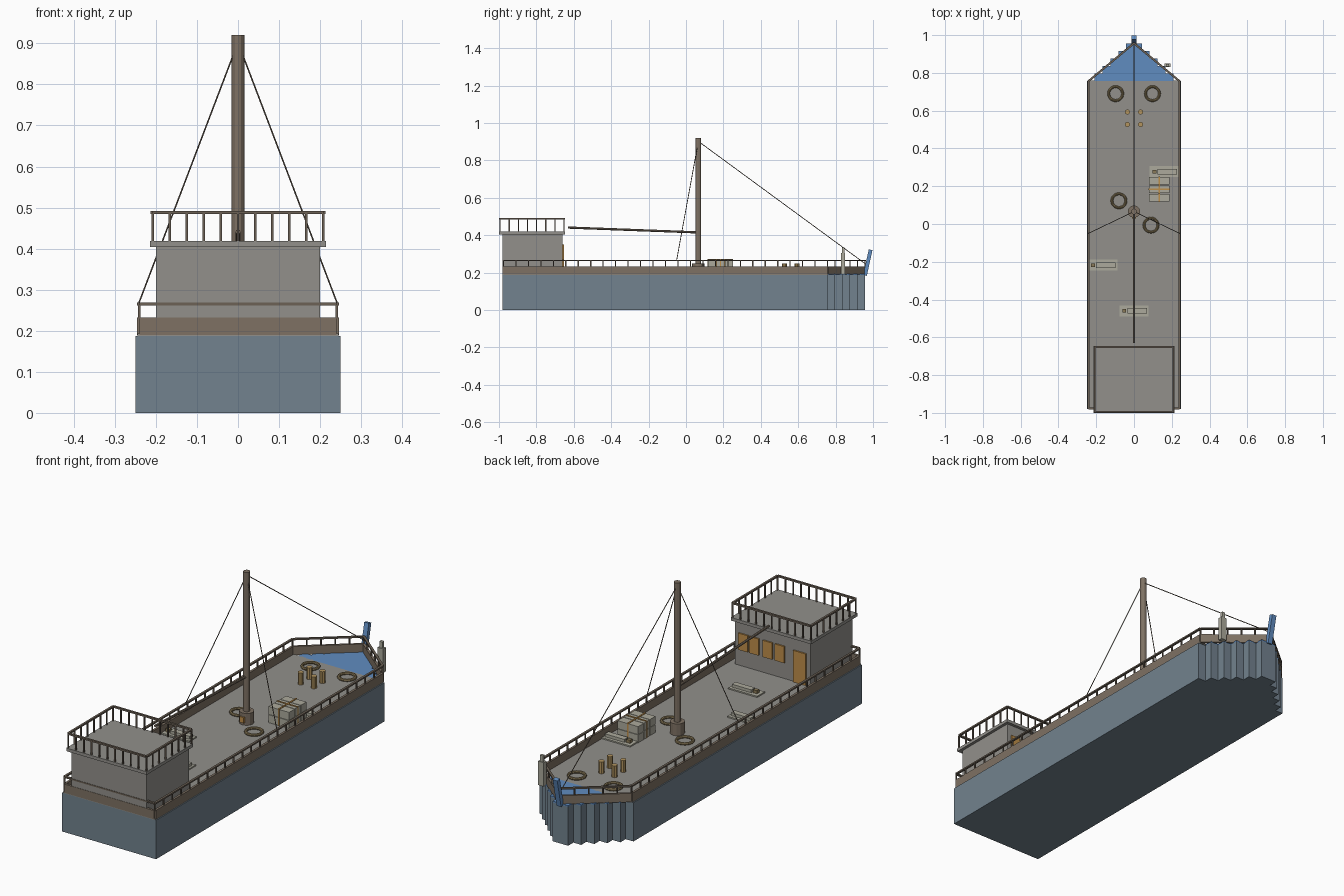
import bpy, bmesh, math
from mathutils import Vector, Matrix

if "Cube" in bpy.data.objects:
    bpy.data.objects.remove(bpy.data.objects["Cube"])


def material(name, r, g, b):
    m = bpy.data.materials.new(name)
    lin = [((c / 255 + 0.055) / 1.055) ** 2.4 for c in (r, g, b)]
    m.diffuse_color = (*lin, 1)
    m.use_nodes = True
    m.node_tree.nodes["Principled BSDF"].inputs["Base Color"].default_value = m.diffuse_color
    return m


HULL = material("slate blue", 114, 130, 142)
BLUE = material("bright blue", 96, 140, 192)
GREY = material("deck grey", 146, 144, 139)
WOOD = material("brown wood", 126, 113, 99)
RAIL = material("dark rail", 108, 97, 85)
AMBER = material("amber", 190, 142, 74)
TAN = material("barrel tan", 178, 148, 95)
ROPE = material("rope", 138, 122, 88)
PALE = material("pale canvas", 172, 170, 156)


class Part:
    """Collects simple solids into one mesh object."""

    def __init__(self, name, mat):
        self.name, self.mat, self.bm = name, mat, bmesh.new()

    def box(self, x0, x1, y0, y1, z0, z1):
        mat = Matrix.Translation(((x0 + x1) / 2, (y0 + y1) / 2, (z0 + z1) / 2))
        mat = mat @ Matrix.Diagonal((x1 - x0, y1 - y0, z1 - z0, 1))
        bmesh.ops.create_cube(self.bm, size=1, matrix=mat)
        return self

    def beam(self, p, q, w, h):
        p, q = Vector(p), Vector(q)
        d = q - p
        mat = Matrix.Translation((p + q) / 2) @ d.to_track_quat('X', 'Z').to_matrix().to_4x4()
        bmesh.ops.create_cube(self.bm, size=1, matrix=mat @ Matrix.Diagonal((d.length, w, h, 1)))
        return self

    def rod(self, p, q, r, sides=8, r2=None):
        p, q = Vector(p), Vector(q)
        d = q - p
        mat = Matrix.Translation((p + q) / 2) @ d.to_track_quat('Z', 'Y').to_matrix().to_4x4()
        bmesh.ops.create_cone(self.bm, cap_ends=True, segments=sides, radius1=r,
                              radius2=r if r2 is None else r2, depth=d.length, matrix=mat)
        return self

    def done(self):
        me = bpy.data.meshes.new(self.name)
        self.bm.to_mesh(me)
        self.bm.free()
        me.materials.append(self.mat)
        ob = bpy.data.objects.new(self.name, me)
        bpy.context.collection.objects.link(ob)
        return ob


def lerp_points(p, q, n):
    p, q = Vector(p), Vector(q)
    return [p.lerp(q, i / n) for i in range(n + 1)]


DECK = 0.193

# Hull with a stepped bow
hull = Part("hull", HULL).box(-0.25, 0.25, -0.98, 0.756, 0, 0.187)
bow_deck = Part("bow_deck", BLUE)
for i in range(5):
    w = 0.25 * (5 - i) / 6
    y = 0.756 + 0.04 * i
    hull.box(-w, w, y, y + 0.04, 0, 0.187)
    bow_deck.box(-w, w, y, y + 0.04, 0.187, DECK)
hull.done()
bow_deck.done()
Part("main_deck", GREY).box(-0.245, 0.245, -0.98, 0.76, 0.187, DECK).done()

# Bulwark and deck railing follow the same outline
bulwark = Part("bulwark", WOOD)
railing = Part("deck_railing", RAIL)
runs = [((-0.24, -0.976, 0), (0.24, -0.976, 0), 7)]
for s in (-1, 1):
    runs.append(((s * 0.24, -0.976, 0), (s * 0.24, 0.757, 0), 26))
    runs.append(((s * 0.24, 0.757, 0), (0, 0.957, 0), 5))
for p, q, n in runs:
    up = lambda z: Vector((0, 0, z))
    bulwark.beam(Vector(p) + up(0.211), Vector(q) + up(0.211), 0.011, 0.042)
    railing.beam(Vector(p) + up(0.265), Vector(q) + up(0.265), 0.011, 0.007)
    for v in lerp_points(p, q, n):
        railing.box(v.x - 0.003, v.x + 0.003, v.y - 0.003, v.y + 0.003, 0.23, 0.263)
bulwark.done()
railing.done()

# Stem post leaning forward
Part("stem_post", BLUE).beam((0, 0.957, 0.185), (0, 0.987, 0.322), 0.024, 0.02).done()

# Deckhouse and its roof
Part("deckhouse", GREY).box(-0.2, 0.2, -0.98, -0.66, DECK, 0.406).done()
Part("deckhouse_roof", GREY).box(-0.214, 0.214, -1.0, -0.646, 0.404, 0.419).done()
windows = Part("windows", AMBER)
for x in (0.155, 0.097, 0.025, -0.04):
    windows.box(x - 0.025, x + 0.025, -0.661, -0.653, 0.27, 0.35)
windows.done()
Part("door", AMBER).box(-0.18, -0.113, -0.661, -0.653, DECK, 0.345).done()

# Roof railing
roof_rail = Part("roof_railing", RAIL)
a, y0, y1 = 0.208, -0.994, -0.652
for p, q, n in (((-a, y0, 0), (a, y0, 0), 10), ((-a, y1, 0), (a, y1, 0), 10),
                ((-a, y0, 0), (-a, y1, 0), 7), ((a, y0, 0), (a, y1, 0), 7)):
    roof_rail.beam((p[0], p[1], 0.488), (q[0], q[1], 0.488), 0.01, 0.008)
    for v in lerp_points(p, q, n):
        roof_rail.box(v.x - 0.003, v.x + 0.003, v.y - 0.003, v.y + 0.003, 0.418, 0.486)
roof_rail.done()

# Mast, collar, boom and rigging
MY = 0.066
Part("mast", WOOD).rod((0, MY, DECK), (0, MY, 0.92), 0.0155, 12).done()
Part("mast_collar", WOOD).rod((0, MY, DECK), (0, MY, 0.25), 0.033, 12).done()
Part("collar_plate", AMBER).box(-0.011, 0.011, MY - 0.038, MY - 0.03, 0.205, 0.232).done()
Part("boom", WOOD).rod((0, MY, 0.415), (0, -0.63, 0.441), 0.006).done()
rigging = Part("rigging", RAIL)
for end in ((-0.242, -0.05, 0.266), (0.242, -0.05, 0.266), (0, 0.955, 0.25)):
    rigging.rod((0, MY, 0.902), end, 0.002, 6)
rigging.done()

# Bollards
bollards = Part("bollards", TAN)
for x in (-0.035, 0.035):
    for y in (0.527, 0.593):
        bollards.rod((x, y, DECK), (x, y, 0.25), 0.0135, 10)
bollards.done()

# Rope coils
for x, y in ((-0.097, 0.69), (0.098, 0.69), (-0.08, 0.123), (0.09, -0.006)):
    bpy.ops.mesh.primitive_torus_add(location=(x, y, DECK + 0.007), major_radius=0.037,
                                     minor_radius=0.007, major_segments=20, minor_segments=8)
    bpy.context.object.name = "rope_coil"
    bpy.context.object.data.materials.append(ROPE)

# Cargo stack with straps
cargo = Part("cargo_boxes", PALE)
for i in range(2):
    for j in range(3):
        for k in range(2):
            x, y, z = 0.08 + 0.056 * i, 0.118 + 0.045 * j, DECK + 0.04 * k
            cargo.box(x, x + 0.053, y, y + 0.042, z, z + 0.038)
cargo.done()
straps = Part("cargo_straps", AMBER)
straps.box(0.131, 0.138, 0.116, 0.252, DECK, 0.274)
straps.box(0.078, 0.191, 0.181, 0.187, DECK, 0.274)
straps.done()

# Bedrolls: mat, lying body and head
mats = Part("sleeping_mats", PALE)
bodies = Part("lying_figures", PALE)
heads = Part("lying_heads", ROPE)
for x, y in ((0.16, 0.277), (-0.165, -0.218), (0.0, -0.46)):
    mats.box(x - 0.077, x + 0.077, y - 0.029, y + 0.029, DECK, DECK + 0.006)
    bodies.box(x - 0.035, x + 0.068, y - 0.014, y + 0.014, DECK + 0.005, DECK + 0.02)
    heads.box(x - 0.062, x - 0.042, y - 0.009, y + 0.009, DECK + 0.005, DECK + 0.021)
mats.done()
bodies.done()
heads.done()

# Standing lookout at the bow
lookout = Part("lookout", PALE)
lookout.box(0.162, 0.192, 0.83, 0.851, 0.19, 0.305)
lookout.box(0.169, 0.185, 0.833, 0.848, 0.304, 0.335)
lookout.done()
